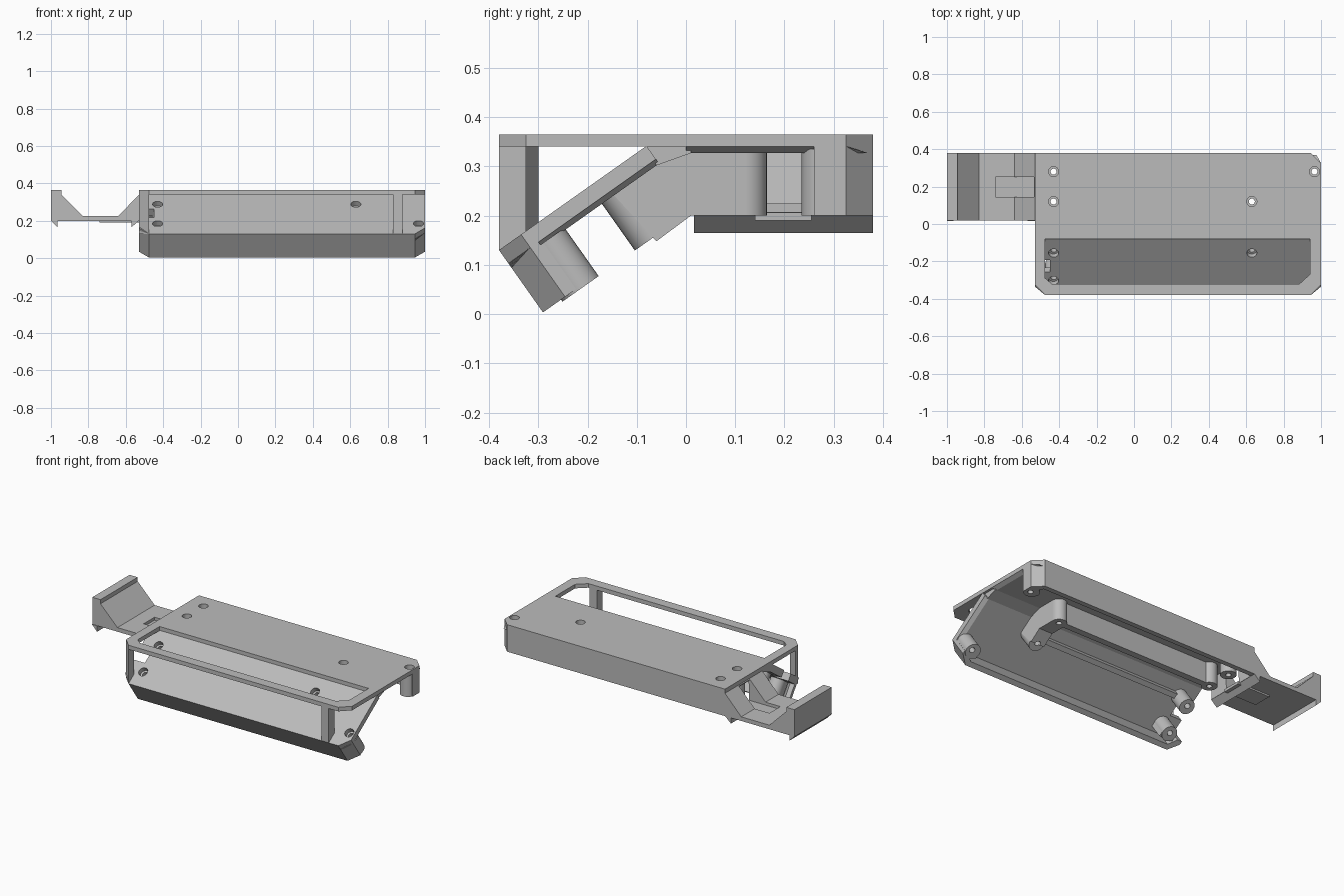
import bpy, bmesh, math
from mathutils import Matrix, Vector

if "Cube" in bpy.data.objects:
    bpy.data.objects.remove(bpy.data.objects["Cube"], do_unlink=True)

grey = bpy.data.materials.new("plain grey")
grey.use_nodes = True
colour = (0.5, 0.5, 0.5, 1)
grey.diffuse_color = colour
grey.node_tree.nodes["Principled BSDF"].inputs["Base Color"].default_value = colour


def frame(a, b, origin=(0, 0, 0)):
    """Working plane with axes a, b and its normal."""
    a, b = Vector(a).normalized(), Vector(b).normalized()
    m = Matrix((a, b, a.cross(b))).transposed().to_4x4()
    m.translation = Vector(origin)
    return m


PLAN = frame((1, 0, 0), (0, 1, 0))
SIDE = frame((0, 1, 0), (0, 0, 1))
FRONT = frame((1, 0, 0), (0, 0, 1))
SLOPE = frame((1, 0, 0), (0, 0.817, 0.577), (0, -0.38, 0.13))


def prism(name, plane, low, n0, n1, high=None):
    """Extrude an outline between two heights; high gives a tapered top."""
    bm = bmesh.new()
    rings = [[bm.verts.new(plane @ Vector((p[0], p[1], n))) for p in pts]
             for pts, n in ((low, n0), (high or low, n1))]
    k = len(low)
    bm.faces.new(rings[0])
    bm.faces.new(rings[1])
    for i in range(k):
        j = (i + 1) % k
        bm.faces.new((rings[0][i], rings[0][j], rings[1][j], rings[1][i]))
    bmesh.ops.recalc_face_normals(bm, faces=bm.faces)
    me = bpy.data.meshes.new(name)
    bm.to_mesh(me)
    bm.free()
    me.materials.append(grey)
    ob = bpy.data.objects.new(name, me)
    bpy.context.collection.objects.link(ob)
    return ob


def rect(x0, y0, x1, y1):
    return [(x0, y0), (x1, y0), (x1, y1), (x0, y1)]


def disc(x, y, r, k=24):
    return [(x + r * math.cos(math.tau * i / k), y + r * math.sin(math.tau * i / k)) for i in range(k)]


def cut(targets, cutter):
    for ob in targets:
        mod = ob.modifiers.new("cut", "BOOLEAN")
        mod.operation = "DIFFERENCE"
        mod.solver = "EXACT"
        mod.object = cutter
        bpy.context.view_layer.objects.active = ob
        bpy.ops.object.modifier_apply(modifier=mod.name)
    bpy.data.objects.remove(cutter, do_unlink=True)


# Top plate with the framed opening
outline = [(-0.53, 0.38), (-0.53, -0.325), (-0.475, -0.38), (0.945, -0.38),
           (1, -0.325), (1, 0.325), (0.945, 0.38)]
top = prism("top_plate", PLAN, outline, 0.34, 0.365)
opening = [(-0.475, -0.08), (-0.475, -0.29), (-0.44, -0.32), (0.885, -0.32), (0.94, -0.27), (0.94, -0.08)]
cut([top], prism("opening_cutter", PLAN, opening, 0.3, 0.4))
under = prism("plate_underside", PLAN, rect(-0.53, 0, 0.975, 0.37), 0.327, 0.341,
              rect(-0.53, 0, 1, 0.37)[:2] + [(1, 0.325), (-0.53, 0.37)])

# Sloped control panel, notched at one end, with a tapered underside
panel_plan = [(-0.53, 0.055), (-0.475, 0), (0.945, 0), (1, 0.055), (1, 0.367), (-0.53, 0.367),
              (-0.53, 0.23), (-0.45, 0.23), (-0.45, 0.15), (-0.53, 0.15)]
panel = prism("sloped_panel", SLOPE, panel_plan, -0.033, 0)
taper = [(min(x, 0.975), s) for x, s in panel_plan]
panel_under = prism("panel_underside", SLOPE, taper, -0.044, -0.032, panel_plan)
prism("panel_bend", SIDE, [(-0.08, 0.342), (-0.08, 0.364), (0.01, 0.364), (0.01, 0.327), (-0.06, 0.302)],
      -0.53, 0.985)

# Front lip, back wall and the posts carrying the frame
lip_plan = [(-0.53, 0.055), (-0.475, 0), (0.945, 0), (1, 0.055), (1, 0.075),
            (0.97, 0.075), (0.93, 0.03), (-0.46, 0.03), (-0.5, 0.075), (-0.53, 0.075)]
lip = prism("front_lip", SLOPE, lip_plan, -0.155, -0.03)
wall_plan = [(-0.53, 0.38), (0.945, 0.38), (1, 0.325), (1, 0.26), (0.97, 0.26), (0.93, 0.35), (-0.53, 0.35)]
wall = prism("back_wall", PLAN, wall_plan, 0.2, 0.345)
prism("left_post", PLAN, [(-0.53, -0.3), (-0.53, -0.325), (-0.475, -0.38), (-0.475, -0.325)], 0.13, 0.345)
prism("right_post", PLAN, rect(0.83, -0.38, 0.88, -0.325), 0.13, 0.345)

# Screw bosses under the plate and under the panel
top_holes = [(-0.43, 0.28), (-0.43, 0.12), (0.63, 0.12), (0.965, 0.28)]
slope_holes = [(-0.43, 0.095), (0.965, 0.095), (-0.43, 0.275), (0.63, 0.275)]
top_parts, slope_parts = [top, under, wall], [panel, panel_under, lip]
for x, y in top_holes:
    cx = min(x, 0.955)
    top_parts.append(prism("plate_boss", PLAN, disc(cx, y, 0.045), 0.2, 0.335))
for x, s in slope_holes:
    cx = min(x, 0.955)
    slope_parts.append(prism("panel_boss", SLOPE, disc(cx, s - 0.005, 0.045), -0.16, -0.04))
    if s < 0.1:
        slope_parts.append(prism("boss_web", SLOPE, rect(cx - 0.044, 0.055, cx + 0.044, s - 0.005), -0.155, -0.04))

# Bent arm joining two bosses, and the ribs running to the other end
arm = prism("bent_arm", SIDE, [(-0.145, 0.24), (-0.06, 0.148), (0.01, 0.2), (0.12, 0.2), (0.12, 0.335),
                               (0.01, 0.335), (-0.06, 0.31)], 0.585, 0.675)
top_parts.append(arm)
slope_parts.append(arm)
prism("long_rib", PLAN, rect(-0.39, 0.1, 0.59, 0.14), 0.2, 0.335)
prism("panel_rib", SLOPE, rect(-0.39, 0.26, 0.59, 0.29), -0.08, -0.04)

# Counterbored screw holes
for plane, holes, parts, surface in ((PLAN, top_holes, top_parts, 0.365), (SLOPE, slope_holes, slope_parts, 0)):
    for x, y in holes:
        for r, depth in ((0.027, 0.03), (0.016, 0.3)):
            cut(parts, prism("hole_cutter", plane, disc(x, y, r), surface - depth, surface + 0.03))

# Side clip with a cable channel and two catch ridges underneath
clip_profile = [(-1, 0.2), (-0.53, 0.2), (-0.525, 0.345), (-0.64, 0.225), (-0.83, 0.225),
                (-0.945, 0.34), (-0.945, 0.365), (-1, 0.365)]
clip = prism("side_clip", FRONT, clip_profile, -0.38, -0.02)
cut([clip], prism("channel_cutter", PLAN, rect(-0.74, 0.145, -0.5, 0.25), 0.207, 0.335))
prism("channel_floor", PLAN, rect(-0.74, 0.14, -0.52, 0.255), 0.19, 0.206)
for ridge in ([(-1, 0.201), (-0.965, 0.165), (-0.965, 0.201)],
              [(-0.57, 0.201), (-0.57, 0.165), (-0.53, 0.201)]):
    prism("catch_ridge", FRONT, ridge, -0.38, -0.016)

# Smooth the round bosses while keeping hard edges
bpy.ops.object.select_all(action="DESELECT")
for ob in bpy.context.scene.objects:
    if ob.type == "MESH" and "boss" in ob.name:
        ob.select_set(True)
        bpy.context.view_layer.objects.active = ob
bpy.ops.object.shade_smooth_by_angle(angle=math.radians(30))
